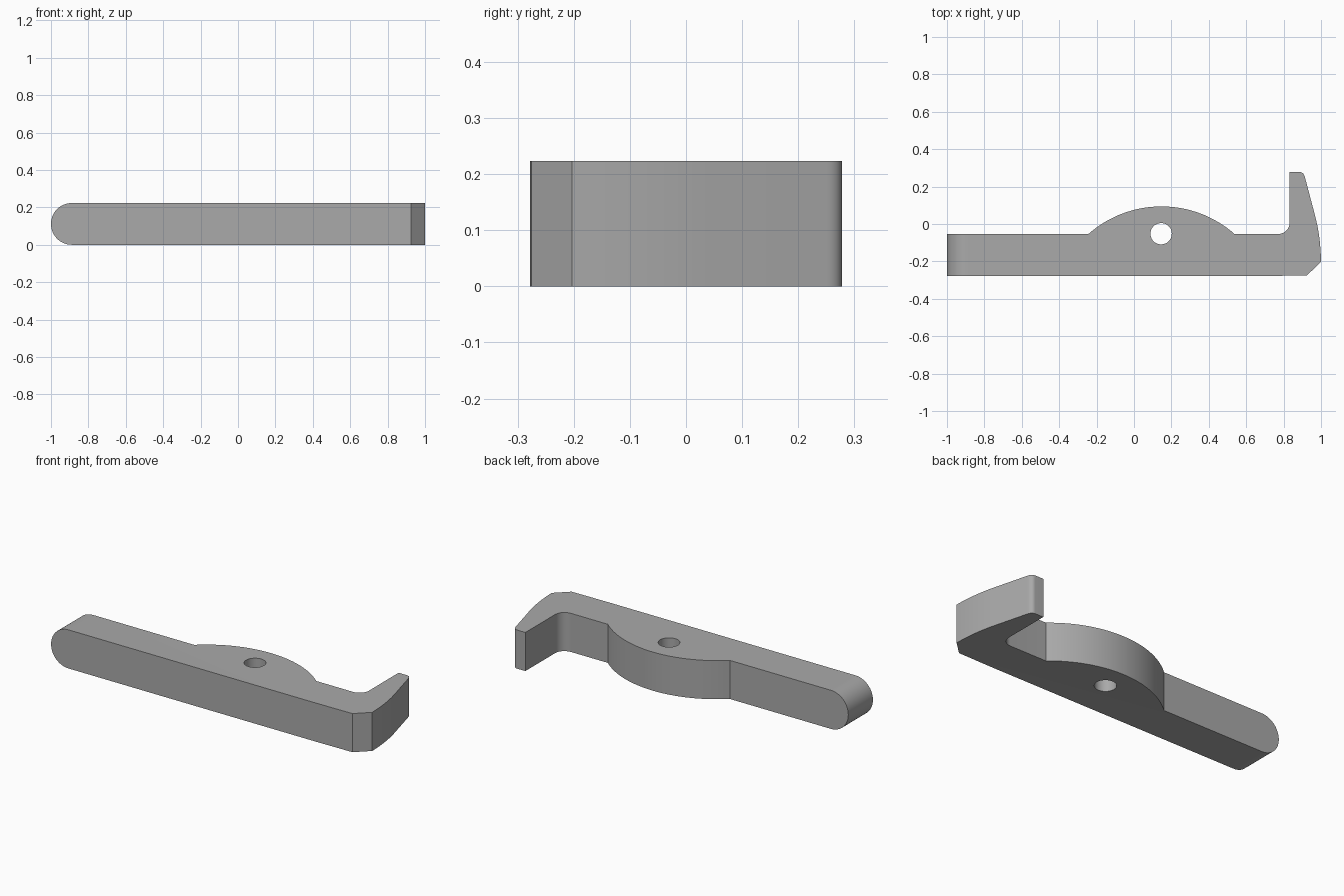
import bpy, bmesh, math
from mathutils import Vector

cube = bpy.data.objects.get("Cube")
if cube:
    bpy.data.objects.remove(cube, do_unlink=True)

HEIGHT = 0.223
BAR_BACK, FRONT = -0.053, -0.278

grey = bpy.data.materials.new("plain grey")
grey.use_nodes = True
colour = (0.4, 0.4, 0.4, 1)
grey.diffuse_color = colour
grey.node_tree.nodes["Principled BSDF"].inputs["Base Color"].default_value = colour


def arc(cx, cy, r, start, end, steps):
    angles = [math.radians(start + (end - start) * i / steps) for i in range(steps + 1)]
    return [(cx + r * math.cos(a), cy + r * math.sin(a)) for a in angles]


def curve(a, b, c, steps):
    a, b, c = Vector(a), Vector(b), Vector(c)
    ts = [i / steps for i in range(steps + 1)]
    return [tuple(a * (1 - t) ** 2 + b * 2 * t * (1 - t) + c * t * t) for t in ts]


# Plan outline, anticlockwise from the front left corner
outline = [(-1, FRONT), (0.69, FRONT), (0.924, FRONT + 0.003), (1, -0.203)]
# Bowed outer side of the hook and its rounded tip
outline += curve((1, -0.203), (0.998, -0.07), (0.968, 0.045), 14)[1:]
outline += curve((0.914, 0.25), (0.907, 0.278), (0.884, 0.278), 8)
outline += [(0.832, 0.278)]
# Inner corner fillet
outline += arc(0.772, BAR_BACK + 0.06, 0.06, 0, -90, 10)
# Shallow arched boss around the pivot
half, rise = 0.39, 0.147
radius = (half ** 2 + rise ** 2) / (2 * rise)
spread = math.degrees(math.asin(half / radius))
outline += arc(0.147, BAR_BACK + rise - radius, radius, 90 - spread, 90 + spread, 32)
outline += [(-1, BAR_BACK)]

# Extrude the outline, then round the free end
bm = bmesh.new()
base = bm.faces.new([bm.verts.new((x, y, 0)) for x, y in outline])
solid = bmesh.ops.extrude_face_region(bm, geom=[base])
bmesh.ops.translate(bm, vec=(0, 0, HEIGHT),
                    verts=[v for v in solid["geom"] if isinstance(v, bmesh.types.BMVert)])
bmesh.ops.recalc_face_normals(bm, faces=bm.faces)
ends = [e for e in bm.edges
        if all(v.co.x < -0.999 for v in e.verts)
        and abs(e.verts[0].co.z - e.verts[1].co.z) < 0.001]
bmesh.ops.bevel(bm, geom=ends, offset=HEIGHT / 2 - 0.0005, offset_type='OFFSET',
                segments=14, profile=0.5, affect='EDGES')
mesh = bpy.data.meshes.new("lever_arm")
bm.to_mesh(mesh)
bm.free()
lever = bpy.data.objects.new("lever_arm", mesh)
bpy.context.collection.objects.link(lever)
mesh.materials.append(grey)

# Pivot hole
bpy.ops.mesh.primitive_cylinder_add(vertices=48, radius=0.057, depth=1,
                                    location=(0.145, -0.052, HEIGHT / 2))
cutter = bpy.context.object
cutter.name = "pivot_hole_cutter"
cutter.hide_render = True
cutter.data.materials.append(grey)
hole = lever.modifiers.new("pivot hole", 'BOOLEAN')
hole.operation, hole.solver, hole.object = 'DIFFERENCE', 'EXACT', cutter

bpy.ops.object.select_all(action='DESELECT')
lever.select_set(True)
bpy.context.view_layer.objects.active = lever
bpy.ops.object.modifier_apply(modifier=hole.name)
bpy.data.objects.remove(cutter, do_unlink=True)
bpy.ops.object.shade_smooth_by_angle(angle=math.radians(25))
